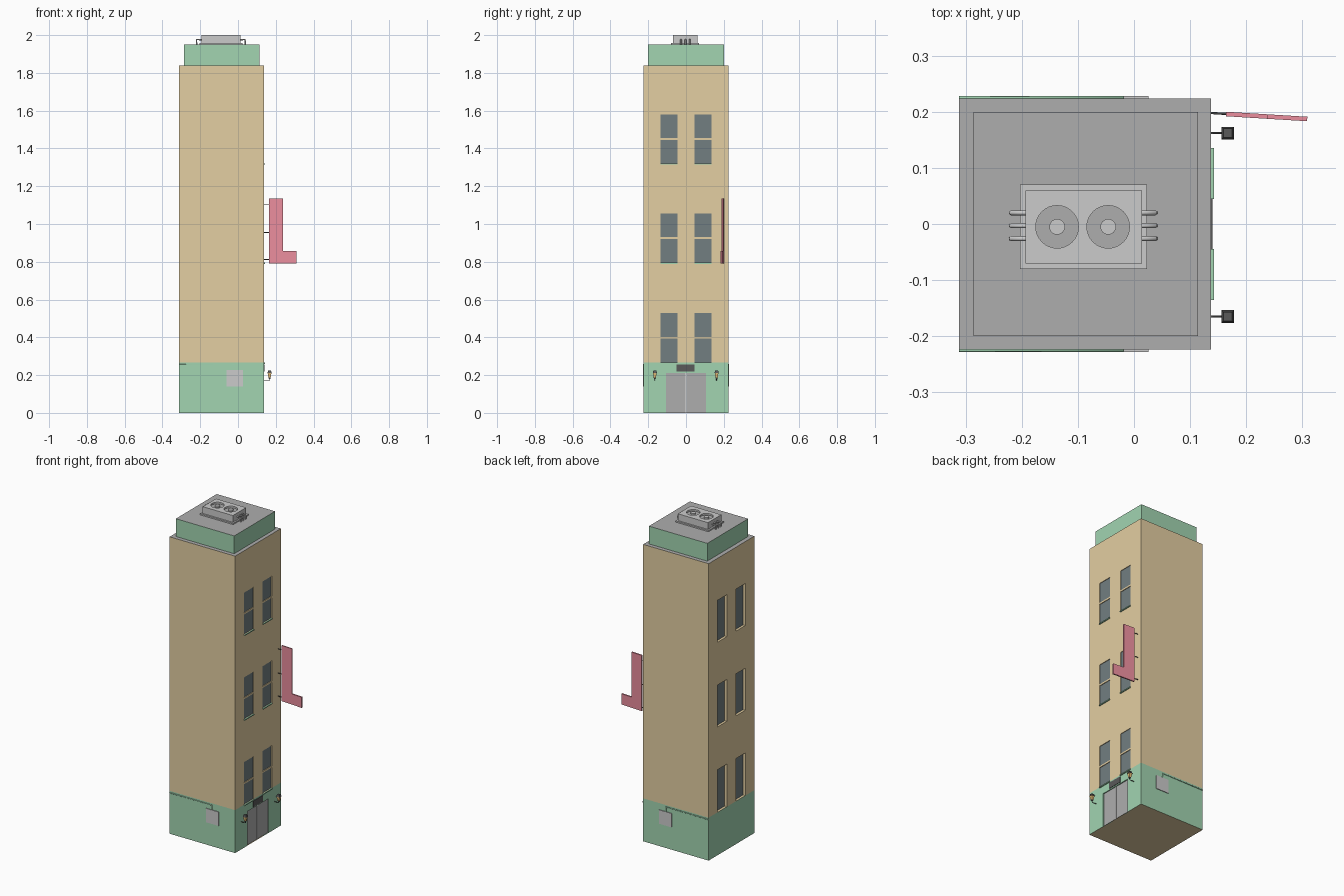
import bpy, bmesh, math
from mathutils import Matrix, Vector

if "Cube" in bpy.data.objects:
    bpy.data.objects.remove(bpy.data.objects["Cube"])


def material(name, rgb):
    m = bpy.data.materials.new(name)
    m.diffuse_color = (*rgb, 1)
    m.use_nodes = True
    m.node_tree.nodes["Principled BSDF"].inputs["Base Color"].default_value = m.diffuse_color
    return m


TAN = material("tan", (0.77, 0.62, 0.36))
GREEN = material("green", (0.36, 0.66, 0.44))
DARK = material("glass", (0.17, 0.21, 0.22))
ROOF = material("roof_grey", (0.42, 0.42, 0.42))
LIGHT = material("light_grey", (0.69, 0.69, 0.69))
BLACK = material("black", (0.1, 0.1, 0.1))
RED = material("red", (0.83, 0.27, 0.34))
ORANGE = material("orange", (0.85, 0.55, 0.2))


def finish(name, bm, *mats):
    me = bpy.data.meshes.new(name)
    bm.to_mesh(me)
    bm.free()
    for m in mats:
        me.materials.append(m)
    ob = bpy.data.objects.new(name, me)
    bpy.context.collection.objects.link(ob)
    return ob


def box_bm(lo, hi):
    bm = bmesh.new()
    lo, hi = Vector(lo), Vector(hi)
    mat = Matrix.Translation((lo + hi) / 2) @ Matrix.Diagonal((*(hi - lo), 1))
    bmesh.ops.create_cube(bm, size=1, matrix=mat)
    return bm


def box(name, lo, hi, mat):
    return finish(name, box_bm(lo, hi), mat)


def cone(name, x, y, z0, z1, r0, r1, n, mat, turn=0):
    bm = bmesh.new()
    m = Matrix.Translation((x, y, (z0 + z1) / 2)) @ Matrix.Rotation(turn, 4, 'Z')
    bmesh.ops.create_cone(bm, cap_ends=True, segments=n, radius1=r0, radius2=r1,
                          depth=z1 - z0, matrix=m)
    return finish(name, bm, mat)


def tube(name, pts, r, mat):
    cu = bpy.data.curves.new(name, 'CURVE')
    cu.dimensions = '3D'
    cu.bevel_depth = r
    cu.bevel_resolution = 1
    cu.use_fill_caps = True
    sp = cu.splines.new('POLY')
    sp.points.add(len(pts) - 1)
    for p, co in zip(sp.points, pts):
        p.co = (*co, 1)
    cu.materials.append(mat)
    ob = bpy.data.objects.new(name, cu)
    bpy.context.collection.objects.link(ob)


X0, X1, Y = -0.312, 0.137, 0.224
FLOORS = [(0.266, 0.53), (0.795, 1.055), (1.32, 1.58)]
BAYS = [(-0.135, -0.045), (0.045, 0.135)]

# Tower body: cut into cells, then sink windows and door
bm = box_bm((X0, -Y, 0), (X1, Y, 1.84))
panes = [(a, (a + b) / 2 - 0.005) for a, b in FLOORS] + \
        [((a + b) / 2 + 0.005, b) for a, b in FLOORS]
cuts = [((0, 0, z), (0, 0, 1)) for p in panes for z in p] + [((0, 0, 0.212), (0, 0, 1))]
cuts += [((0, y, 0), (0, 1, 0)) for y in (-0.135, -0.105, -0.045, 0.045, 0.105, 0.135)]
for co, no in cuts:
    bmesh.ops.bisect_plane(bm, geom=bm.verts[:] + bm.edges[:] + bm.faces[:],
                           plane_co=co, plane_no=no)
bm.normal_update()
for f in bm.faces:
    if f.normal.z > 0.5:
        f.material_index = 2
    elif abs(f.normal.z) < 0.5 and f.calc_center_median().z < 0.266:
        f.material_index = 1


def sink(side, ys, zs, depth, idx):
    faces = []
    for f in bm.faces:
        c = f.calc_center_median()
        if f.normal.x * side > 0.5 and ys[0] < c.y < ys[1] and zs[0] < c.z < zs[1]:
            faces.append(f)
    bmesh.ops.inset_region(bm, faces=faces, thickness=0, depth=-depth)
    for f in faces:
        f.material_index = idx
    bm.normal_update()


for bay in BAYS:
    for p in panes:
        sink(1, bay, p, 0.004, 3)
    for fl in FLOORS:
        sink(-1, bay, fl, 0.015, 3)
sink(1, (-0.105, 0.105), (0, 0.212), 0.006, 2)
finish("tower_body", bm, TAN, GREEN, ROOF, DARK)

# Green sills under the street-side windows
for a, b in BAYS:
    for z, _ in FLOORS:
        box("window_sill", (X1 - 0.002, a, z - 0.006), (X1 + 0.006, b, z), GREEN)

# Upper roof block with grey top
bm = box_bm((-0.286, -0.2, 1.835), (0.114, 0.2, 1.95))
for f in bm.faces:
    f.material_index = int(f.normal.z > 0.5)
finish("roof_block", bm, GREEN, ROOF)

# Door divider and plate above door
box("door_divider", (X1 - 0.008, -0.005, 0), (X1 - 0.003, 0.005, 0.212), LIGHT)
box("door_plate", (X1 - 0.002, -0.05, 0.219), (X1 + 0.003, 0.046, 0.256), BLACK)

# Wall lanterns on bent arms
for y in (-0.165, 0.162):
    x = 0.167
    tube("lantern_arm", [(X1 - 0.002, y, 0.172), (x, y, 0.172), (x, y, 0.188)], 0.002, BLACK)
    cone("lantern_glass", x, y, 0.186, 0.212, 0.008, 0.014, 4, ORANGE, math.pi / 4)
    cone("lantern_cap", x, y, 0.211, 0.224, 0.016, 0.011, 4, BLACK, math.pi / 4)
    cone("lantern_foot", x, y, 0.18, 0.187, 0.005, 0.009, 4, BLACK, math.pi / 4)

# Service panels and conduits on both side walls
for s in (-1, 1):
    y0, y1 = sorted((s * (Y - 0.002), s * (Y + 0.004)))
    box("service_panel", (-0.06, y0, 0.14), (0.026, y1, 0.226), LIGHT)
    yc = s * (Y + 0.001)
    tube("conduit", [(X0, yc, 0.255), (-0.02, yc, 0.255), (-0.02, yc, 0.22)], 0.003, GREEN)

# Projecting red sign panel, slightly turned
outline = [(0, 0.79), (0.145, 0.79), (0.145, 0.856), (0.074, 0.856), (0.074, 1.135), (0, 1.135)]
bm = bmesh.new()
face = bm.faces.new([bm.verts.new((x, -0.004, z)) for x, z in outline])
ext = bmesh.ops.extrude_face_region(bm, geom=[face])
bmesh.ops.translate(bm, vec=(0, 0.008, 0),
                    verts=[v for v in ext["geom"] if isinstance(v, bmesh.types.BMVert)])
bmesh.ops.recalc_face_normals(bm, faces=bm.faces[:])
sign = finish("side_sign", bm, RED)
sign.location = (0.164, 0.196, 0)
sign.rotation_euler.z = math.radians(-3.5)
for z in (0.812, 0.955, 1.105):
    tube("sign_strut", [(X1 - 0.002, 0.198, z), (0.168, 0.196, z)], 0.002, BLACK)

# Rooftop cooling unit with two fan wells
box("cooler_base", (-0.203, -0.08, 1.948), (0.023, 0.07, 1.958), LIGHT)
unit = box("cooler_body", (-0.193, -0.07, 1.955), (0.014, 0.06, 2.0), LIGHT)
for i, x in enumerate((-0.137, -0.046)):
    cutter = cone("fan_cutter", x, -0.005, 1.988, 2.02, 0.038, 0.038, 32, ROOF)
    cutter.hide_render = True
    cutter.hide_viewport = True
    mod = unit.modifiers.new("fan_well", 'BOOLEAN')
    mod.object = cutter
    mod.solver = 'EXACT'
    cone("fan_disc", x, -0.005, 1.985, 1.99, 0.0378, 0.0378, 32, ROOF)
    cone("fan_hub", x, -0.005, 1.985, 1.999, 0.014, 0.014, 24, LIGHT)

# Cooling pipes bending down to the roof at both ends
for inner, outer in ((0.01, 0.038), (-0.19, -0.219)):
    for y in (-0.026, -0.003, 0.02):
        tube("cooler_pipe", [(inner, y, 1.976), (outer, y, 1.976), (outer, y, 1.948)],
             0.0045, LIGHT)
